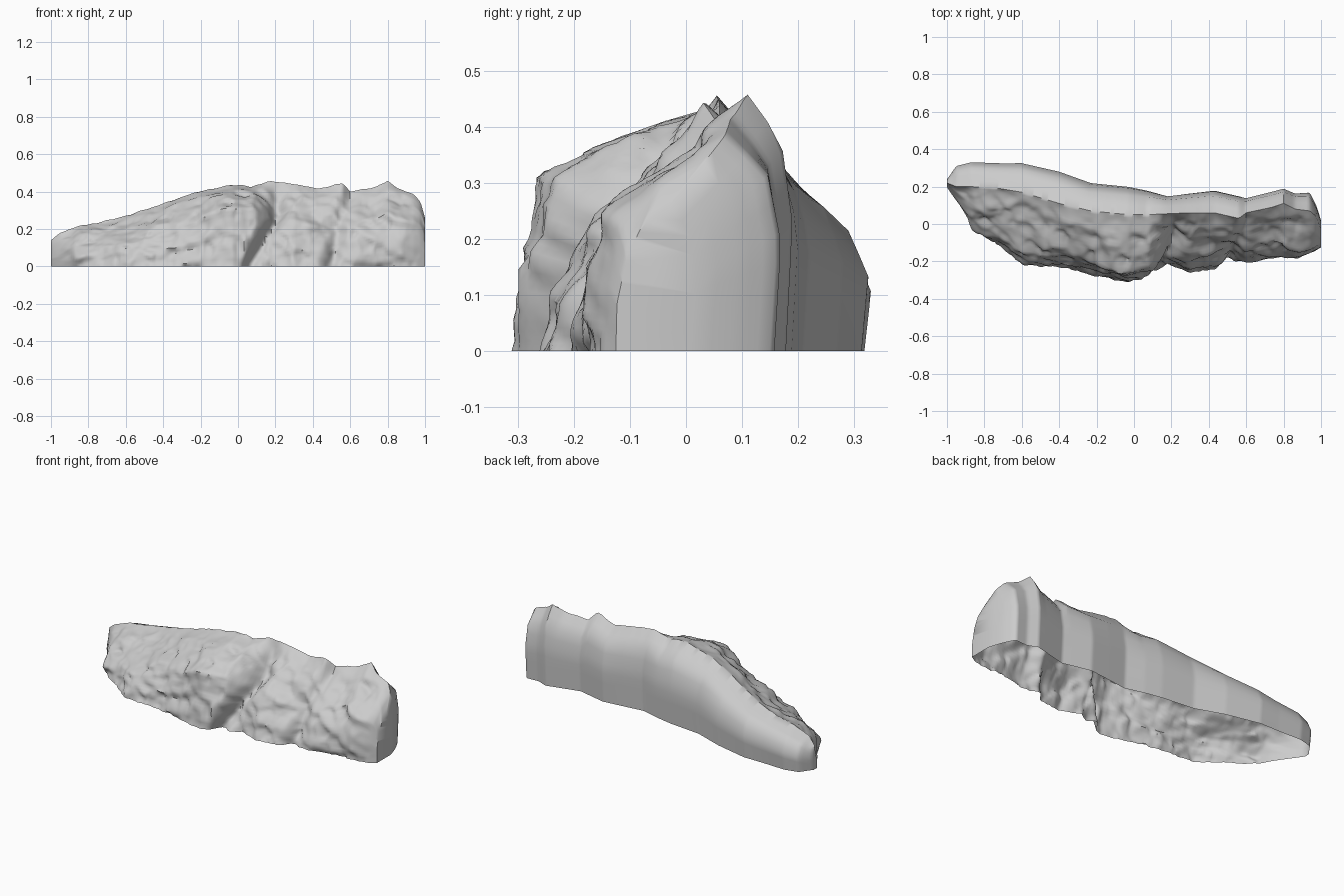
import bpy, bmesh, math
from mathutils import Vector, noise

if "Cube" in bpy.data.objects:
    bpy.data.objects.remove(bpy.data.objects["Cube"])

# Stations along the cliff: x, front base y, ridge y, ridge z, back y
STATIONS = [
    (-1.0, .20, .22, .14, .24), (-.95, .12, .20, .18, .31), (-.87, -.02, .20, .21, .33),
    (-.72, -.12, .19, .24, .325), (-.6, -.235, .17, .27, .325), (-.4, -.24, .11, .335, .28),
    (-.23, -.275, .07, .395, .22), (-.03, -.325, .05, .437, .20), (.07, -.30, .05, .427, .18),
    (.18, -.23, .055, .456, .15), (.3, -.265, .06, .44, .165), (.43, -.255, .06, .415, .18),
    (.56, -.21, .03, .445, .15), (.6, -.215, .06, .40, .14), (.74, -.185, .09, .425, .175),
    (.8, -.175, .11, .457, .19), (.86, -.185, .08, .415, .165), (.94, -.16, .07, .385, .17),
    (.975, -.14, .04, .345, .10), (1.0, -.125, -.03, .26, .02)]
# Front shoulder: x, inset, height fraction, dome
SHOULDERS = [
    (-1.0, .01, .6, 0), (-.85, .04, .5, .01), (-.6, .06, .42, .005), (-.3, .07, .55, .02),
    (-.08, .045, .73, .025), (.08, .05, .73, .025), (.2, .07, .5, .01), (.4, .09, .5, .01),
    (.7, .05, .5, .0), (1.0, .02, .65, .01)]
NX, NF, NB = 180, 36, 8


def sample(table, x):
    """Linear lookup of a table row at x."""
    for a, b in zip(table, table[1:]):
        if x <= b[0]:
            t = (x - a[0]) / (b[0] - a[0])
            return [p + (q - p) * t for p, q in zip(a[1:], b[1:])]
    return list(table[-1][1:])


def along(points, t):
    """Point on a polyline by length fraction."""
    lengths = [(b - a).length for a, b in zip(points, points[1:])]
    d = t * sum(lengths)
    for a, b, l in zip(points, points[1:], lengths):
        if d <= l:
            return a.lerp(b, d / l if l else 0)
        d -= l
    return points[-1].copy()


def bump(v, centre, width):
    return math.exp(-((v - centre) / width) ** 2)


def ramp(v, lo, hi):
    return max(0, min(1, (v - lo) / (hi - lo)))


def facets(p, scale):
    """Tilted flat chips, one random plane per cell, eased at the cell borders."""
    dist, seeds = noise.voronoi(p * scale)
    tilt = noise.cell_vector(seeds[0] * 37)
    offset = p * scale - seeds[0]
    return (offset.dot(tilt) + .4 * tilt.x) / scale * ramp(dist[1] - dist[0], 0, .3)


def roughness(p):
    """Depth of the broken rock face: chips, slanted strata and crevices."""
    x, y, z = p
    wave = ((z - .33 * x + .03 * noise.noise(Vector((x * 4, y * 4, 0)))) * 9) % 1
    saw = wave / .65 if wave < .65 else (1 - wave) / .35
    strata = .016 * (saw - .3) * ramp(-x, 0, .25)
    soft = .016 * noise.noise(Vector((x * 4, y * 5, z * 5 + 3)))
    fine = .009 * noise.noise(p * 17)
    chips = .22 * facets(p, 5) + .28 * facets(p + Vector((3, 1, 2)), 11)
    crevice = .065 * bump(x, .06 + .55 * min(z, .27), .04)
    groove = .045 * bump(x, .50 + .2 * z, .035)
    hollow = .04 * bump(x, .48, .06) * bump(z, .2, .07)
    ledge = .025 * ramp(z, .14, .2) * bump(x, 0, .15)
    return chips + strata + soft + fine + crevice + groove + hollow + ledge


def section(x):
    """Cross-section from front foot over the ridge to the back foot."""
    yf, yr, zt, yb = sample(STATIONS, x)
    inset, frac, dome = sample(SHOULDERS, x)
    V = Vector
    foot, shoulder, ridge = V((x, yf, 0)), V((x, yf + inset, frac * zt)), V((x, yr, zt))
    mid = shoulder.lerp(ridge, .5) + V((0, -dome, dome))
    front = [foot, foot.lerp(shoulder, .5) + V((0, -.008, 0)), shoulder, mid, ridge]
    back = [ridge, V((x, yr + (yb - yr) * .75, .82 * zt)), V((x, yb, .5 * zt)), V((x, yb - .012, 0))]
    fade = min(1, (1 - abs(x)) * 8)
    pts = []
    for i in range(NF):
        t = i / NF
        p = along(front, t)
        d = roughness(p) * fade * min(1, (1 - t) * 5)
        slope = min(1, t * 1.2)
        p.y += d * (1 - .5 * slope)
        p.z = max(.002, p.z - d * .6 * slope) if i else 0
        pts.append(p)
    # slight crest unevenness
    pts += [along(back, i / NB) for i in range(NB + 1)]
    pts[NF].z += .006 * fade * noise.noise(Vector((x * 22, 0, 0)))
    return pts


# Rock shell, open underneath
bm = bmesh.new()
xs = sorted({round(-1 + 2 * i / NX, 4) for i in range(NX + 1)})
rows = [[bm.verts.new(p) for p in section(x)] for x in xs]
for a, b in zip(rows, rows[1:]):
    for i in range(len(a) - 1):
        bm.faces.new((a[i], b[i], b[i + 1], a[i + 1]))
# End walls
bm.faces.new(rows[0])
bm.faces.new(rows[-1][::-1])
bmesh.ops.remove_doubles(bm, verts=bm.verts, dist=.0005)
bmesh.ops.recalc_face_normals(bm, faces=bm.faces)
bmesh.ops.triangulate(bm, faces=[f for f in bm.faces if len(f.verts) > 4])

mesh = bpy.data.meshes.new("cliff_rock")
bm.to_mesh(mesh)
bm.free()
rock = bpy.data.objects.new("cliff_rock", mesh)
bpy.context.collection.objects.link(rock)
bpy.context.view_layer.objects.active = rock
rock.select_set(True)
bpy.ops.object.shade_smooth_by_angle(angle=math.radians(50))
